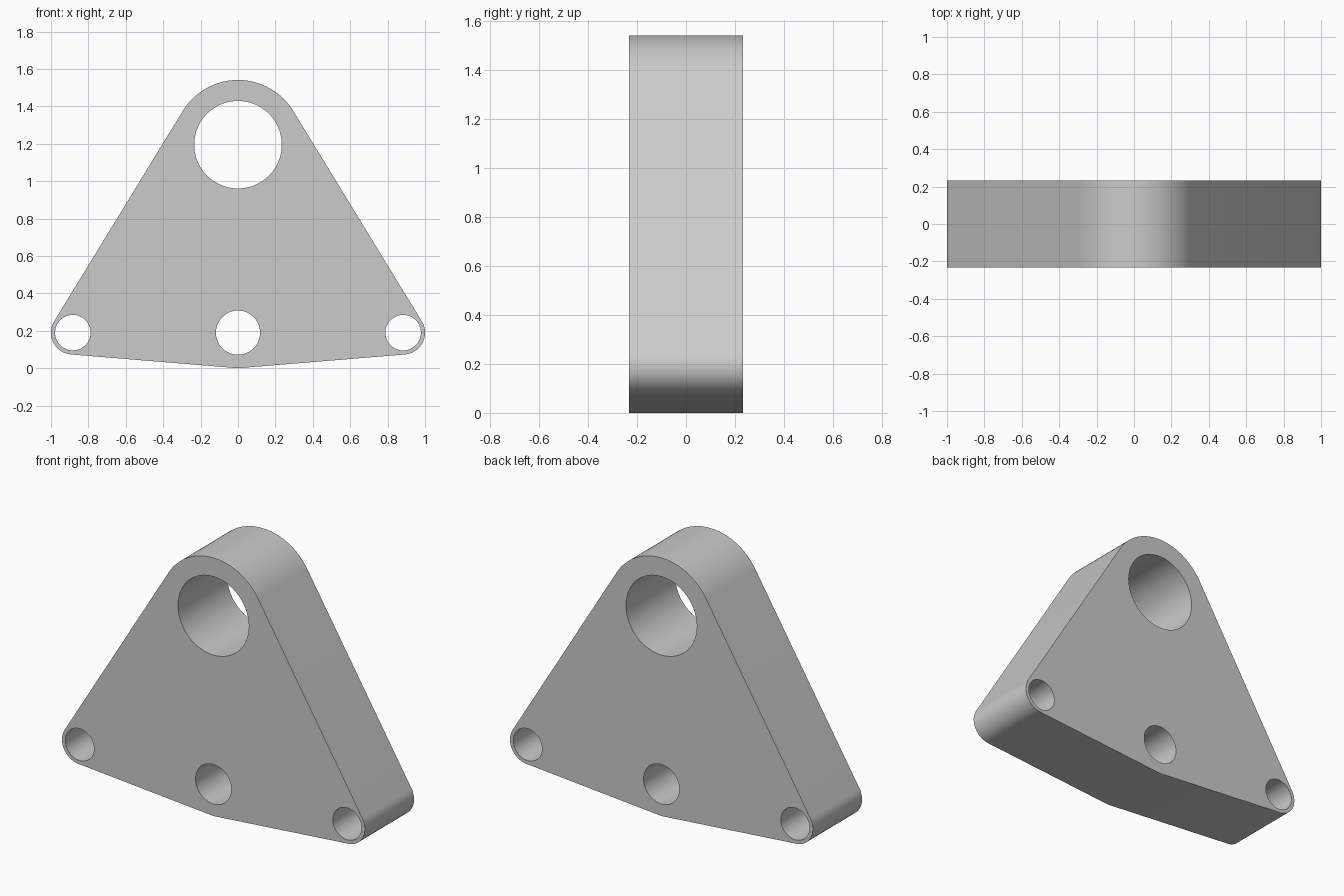
import bpy
import bmesh
from math import acos, asin, atan2, cos, hypot, pi, sin

cube = bpy.data.objects.get("Cube")
if cube:
    bpy.data.objects.remove(cube, do_unlink=True)

HALF_DEPTH = 0.232
TOP_Z, TOP_R = 1.195, 0.346
CORNER_X, CORNER_Z, CORNER_R = 0.883, 0.19, 0.117


def arc(cx, cz, r, start, end, steps):
    """Points along an arc, both ends included."""
    angles = [start + (end - start) * i / steps for i in range(steps + 1)]
    return [(cx + r * cos(a), cz + r * sin(a)) for a in angles]


# Directions of the tangent points joining the rounded ends
dx, dz = CORNER_X, CORNER_Z - TOP_Z
side = atan2(dz, dx) + acos((TOP_R - CORNER_R) / hypot(dx, dz))
under = (atan2(CORNER_Z, CORNER_X)
         - asin(CORNER_R / hypot(CORNER_X, CORNER_Z)) - pi / 2)

# Half outline from the apex down to the bottom corner, then mirrored
half = arc(0, TOP_Z, TOP_R, pi / 2, side, 32)
half += arc(CORNER_X, CORNER_Z, CORNER_R, side, under, 32)
outline = half + [(0, 0)] + [(-x, z) for x, z in reversed(half[1:])]

# Bores: x, z, radius
bores = [(0, TOP_Z, 0.234), (0, CORNER_Z, 0.118),
         (CORNER_X, CORNER_Z, 0.095), (-CORNER_X, CORNER_Z, 0.095)]
loops = [outline] + [arc(x, z, r, 0, 2 * pi, 80)[:-1] for x, z, r in bores]

# Fill the profile around the bores and extrude it through the depth
bm = bmesh.new()
edges = []
for loop in loops:
    verts = [bm.verts.new((x, -HALF_DEPTH, z)) for x, z in loop]
    edges += [bm.edges.new((a, b)) for a, b in zip(verts, verts[1:] + verts[:1])]
bmesh.ops.triangle_fill(bm, edges=edges, use_beauty=True, normal=(0, -1, 0))
result = bmesh.ops.extrude_face_region(bm, geom=bm.faces[:], use_keep_orig=True)
moved = [v for v in result["geom"] if isinstance(v, bmesh.types.BMVert)]
bmesh.ops.translate(bm, verts=moved, vec=(0, 2 * HALF_DEPTH, 0))
bmesh.ops.recalc_face_normals(bm, faces=bm.faces[:])

mesh = bpy.data.meshes.new("bracket_plate")
bm.to_mesh(mesh)
bm.free()
plate = bpy.data.objects.new("bracket_plate", mesh)
bpy.context.collection.objects.link(plate)

# Plain grey finish
grey = bpy.data.materials.new("plain_grey")
grey.use_nodes = True
colour = (0.6, 0.6, 0.6, 1)
grey.diffuse_color = colour
grey.node_tree.nodes["Principled BSDF"].inputs["Base Color"].default_value = colour
mesh.materials.append(grey)

# Smooth curved walls, crisp rims
bpy.ops.object.select_all(action="DESELECT")
plate.select_set(True)
bpy.context.view_layer.objects.active = plate
bpy.ops.object.shade_smooth_by_angle()
